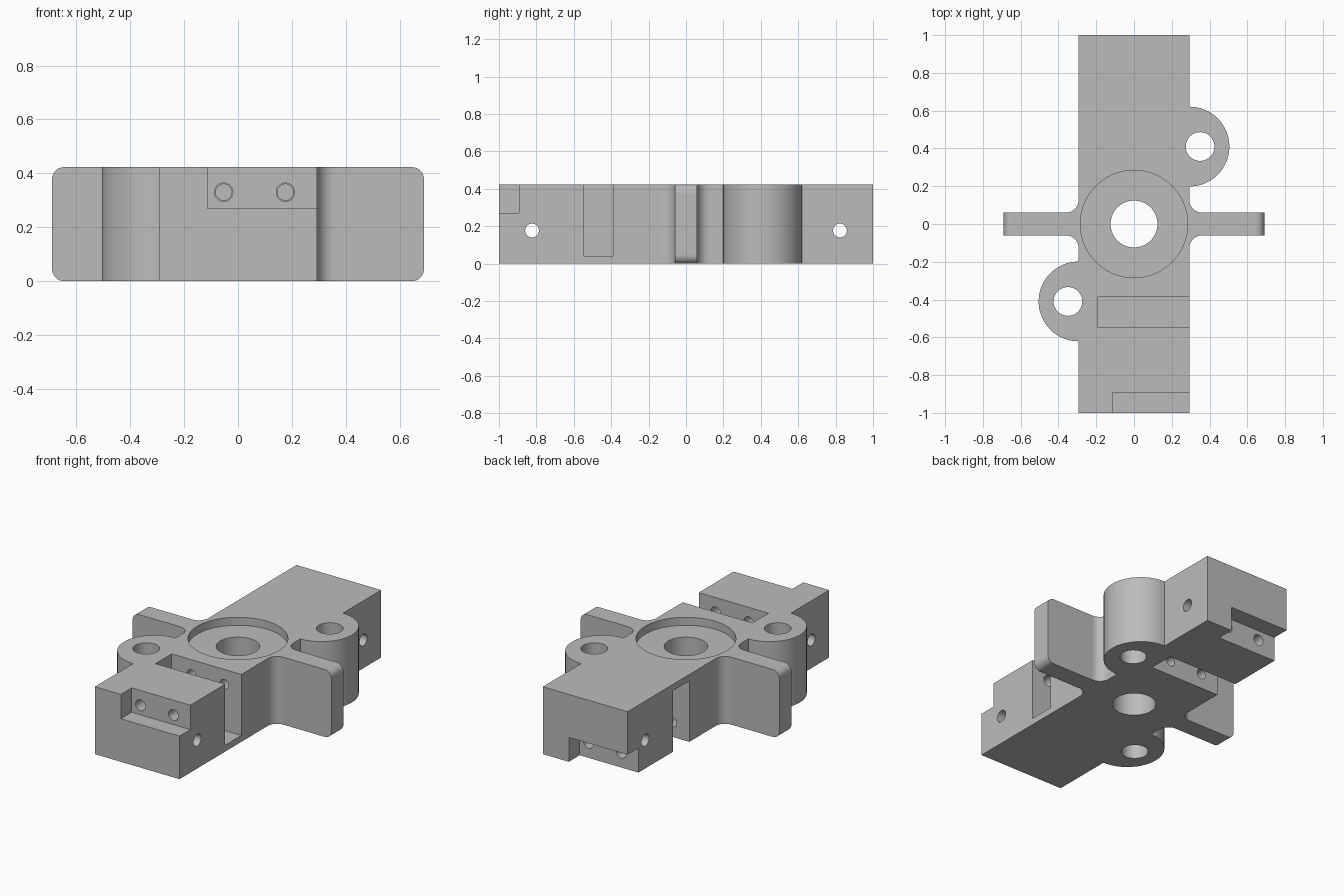
import bpy
import bmesh
from math import sin, cos, pi, radians
from mathutils import Matrix, Vector

if "Cube" in bpy.data.objects:
    bpy.data.objects.remove(bpy.data.objects["Cube"])

W, H = 0.294, 0.423          # half width and height of the block
TIP, ARM = 0.69, 0.06        # arm reach and half thickness
FILLET = 0.065
EAR_Y, EAR_R = 0.41, 0.211

grey = bpy.data.materials.new("machined grey")
grey.use_nodes = True
colour = (0.5, 0.5, 0.5, 1)
grey.diffuse_color = colour
grey.node_tree.nodes["Principled BSDF"].inputs["Base Color"].default_value = colour


def arc(cx, cy, r, start, end, steps):
    angles = [radians(start + (end - start) * i / steps) for i in range(steps + 1)]
    return [(cx + r * cos(a), cy + r * sin(a)) for a in angles]


def new_object(name, bm):
    bmesh.ops.recalc_face_normals(bm, faces=bm.faces)
    mesh = bpy.data.meshes.new(name)
    bm.to_mesh(mesh)
    bm.free()
    obj = bpy.data.objects.new(name, mesh)
    bpy.context.collection.objects.link(obj)
    return obj


# Plan outline: one side, then the same side turned half way round
root = ARM + FILLET
side = [(W, -1)]
side += arc(W + FILLET, -root, FILLET, 180, 90, 10)
side += [(TIP, -ARM), (TIP, ARM)]
side += arc(W + FILLET, root, FILLET, 270, 180, 10)
side += arc(W, EAR_Y, EAR_R, -90, 90, 36)
side += [(W, 1)]
outline = side + [(-x, -y) for x, y in side]

bm = bmesh.new()
base = bm.faces.new([bm.verts.new((x, y, 0)) for x, y in outline])
top = bmesh.ops.extrude_face_region(bm, geom=[base])["geom"]
bmesh.ops.translate(bm, vec=(0, 0, H),
                    verts=[v for v in top if isinstance(v, bmesh.types.BMVert)])
# Rounded corners on the arm tips
tips = [e for e in bm.edges
        if all(abs(v.co.x) > TIP - 0.001 for v in e.verts)
        and abs(e.verts[0].co.z - e.verts[1].co.z) < 0.001]
bmesh.ops.bevel(bm, geom=tips, offset=0.045, segments=8, profile=0.5, affect='EDGES')
block = new_object("bracket_block", bm)
block.data.materials.append(grey)


def cut(bm):
    cutter = new_object("cutter", bm)
    cutter.hide_render = True
    mod = block.modifiers.new("cut", 'BOOLEAN')
    mod.operation = 'DIFFERENCE'
    mod.solver = 'EXACT'
    mod.object = cutter
    bpy.context.view_layer.objects.active = block
    bpy.ops.object.modifier_apply(modifier=mod.name)
    bpy.data.objects.remove(cutter)


def cut_box(low, high):
    low, high = Vector(low), Vector(high)
    bm = bmesh.new()
    bmesh.ops.create_cube(bm, size=1, matrix=Matrix.Translation((low + high) / 2)
                          @ Matrix.Diagonal((high - low).to_4d()))
    cut(bm)


def cut_hole(start, end, radius, segments=48):
    start, end = Vector(start), Vector(end)
    axis = end - start
    turn = axis.to_track_quat('Z', 'Y').to_matrix().to_4x4()
    bm = bmesh.new()
    bmesh.ops.create_cone(bm, cap_ends=True, segments=segments, radius1=radius,
                          radius2=radius, depth=axis.length,
                          matrix=Matrix.Translation((start + end) / 2) @ turn)
    cut(bm)


def mirrored(p, s):
    """Keep the point, or reflect it through the centre of the block."""
    return p if s > 0 else (-p[0], -p[1], H - p[2])


def ordered_box(a, b):
    cut_box([min(p) for p in zip(a, b)], [max(p) for p in zip(a, b)])


# Bearing seat and centre bore
cut_hole((0, 0, H - 0.05), (0, 0, H + 0.1), 0.284, 96)
cut_hole((0, 0, -0.1), (0, 0, H + 0.1), 0.124, 64)

for s in (1, -1):
    # Ear hole and cross hole
    cut_hole((s * 0.35, s * EAR_Y, -0.1), (s * 0.35, s * EAR_Y, H + 0.1), 0.076)
    cut_hole((-0.5, s * 0.823, 0.177), (0.5, s * 0.823, 0.177), 0.037, 32)
    # End notch and clamp slot, upper at the front and lower at the back
    ordered_box(mirrored((-0.114, -1.1, 0.27), s), mirrored((0.4, -0.892, 0.6), s))
    ordered_box(mirrored((-0.19, -0.547, 0.04), s), mirrored((0.4, -0.387, 0.6), s))
    # Clamp screw holes
    for x in (-0.053, 0.176):
        cut_hole(mirrored((x, -0.95, 0.33), s), mirrored((x, -0.46, 0.33), s), 0.034, 32)
        cut_hole(mirrored((x, -0.47, 0.33), s), mirrored((x, -0.26, 0.33), s), 0.03, 32)

# Smooth curved walls, flat planes
bpy.ops.object.select_all(action='DESELECT')
block.select_set(True)
bpy.context.view_layer.objects.active = block
bpy.ops.object.shade_smooth_by_angle(angle=radians(30))
for face in block.data.polygons:
    if max(abs(c) for c in face.normal) > 0.9999:
        face.use_smooth = False
